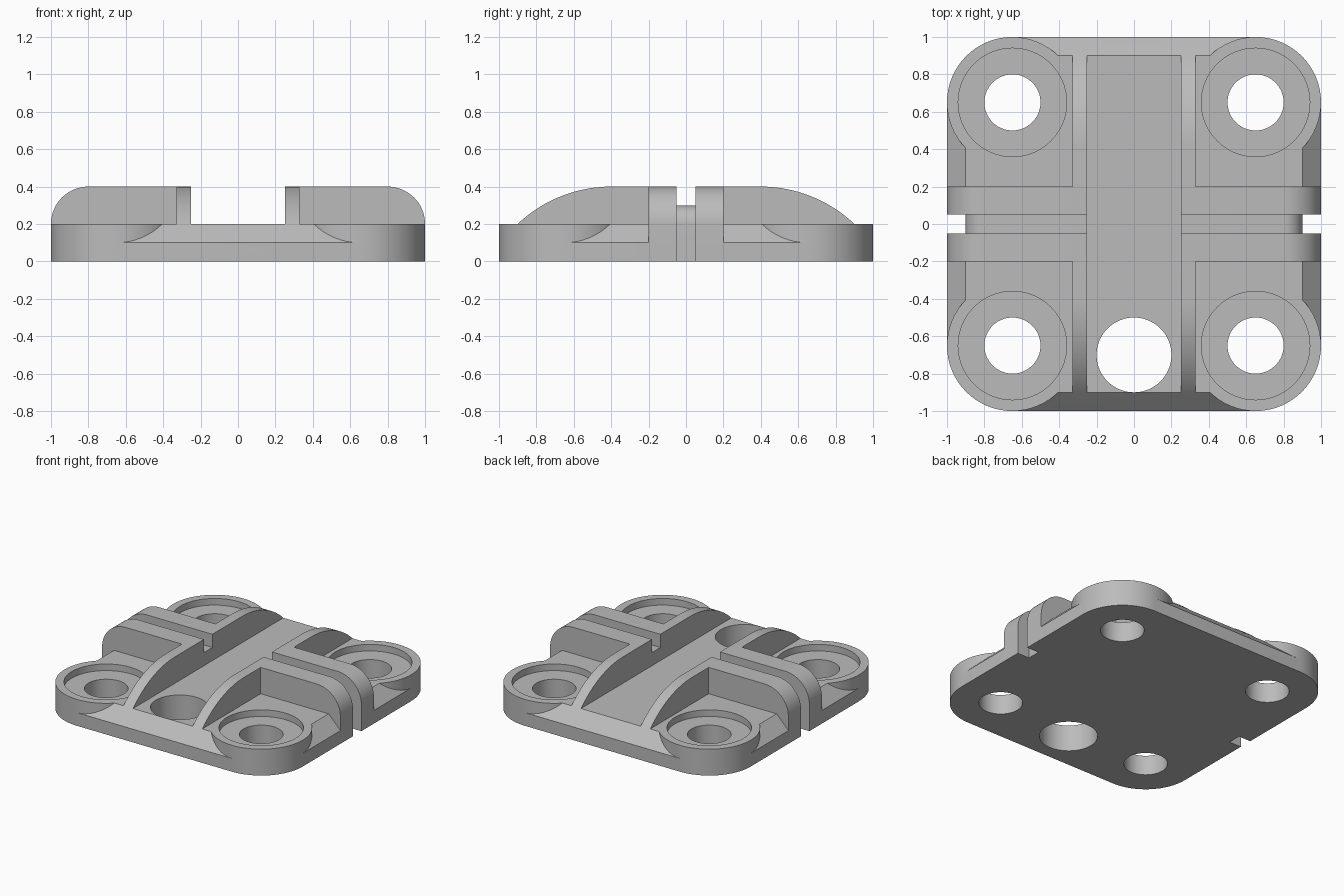
import bpy, bmesh, math
from mathutils import Vector

if "Cube" in bpy.data.objects:
    bpy.data.objects.remove(bpy.data.objects["Cube"])

grey = bpy.data.materials.new("plain grey")
grey.diffuse_color = (0.5, 0.5, 0.5, 1)
grey.use_nodes = True
grey.node_tree.nodes["Principled BSDF"].inputs["Base Color"].default_value = grey.diffuse_color


def arc(cx, cy, r, a0, a1, n):
    """Points on a circle from angle a0 to a1 in degrees."""
    return [(cx + r * math.cos(math.radians(a0 + (a1 - a0) * i / n)),
             cy + r * math.sin(math.radians(a0 + (a1 - a0) * i / n))) for i in range(n + 1)]


def loft(name, rings):
    """Closed solid through matching rings of 3D points."""
    bm = bmesh.new()
    loops = [[bm.verts.new(p) for p in ring] for ring in rings]
    n = len(loops[0])
    for a, b in zip(loops, loops[1:]):
        for i in range(n):
            j = (i + 1) % n
            bm.faces.new((a[i], a[j], b[j], b[i]))
    bm.faces.new(loops[0])
    bm.faces.new(loops[-1])
    bmesh.ops.recalc_face_normals(bm, faces=bm.faces)
    mesh = bpy.data.meshes.new(name)
    bm.to_mesh(mesh)
    bm.free()
    mesh.materials.append(grey)
    ob = bpy.data.objects.new(name, mesh)
    bpy.context.collection.objects.link(ob)
    return ob


def cylinder(name, x, y, r, z0, z1):
    ring = arc(x, y, r, 0, 360, 64)[:-1]
    return loft(name, [[(px, py, z) for px, py in ring] for z in (z0, z1)])


def prism_x(name, profile, x0, x1):
    return loft(name, [[(x, y, z) for y, z in profile] for x in (x0, x1)])


def prism_y(name, profile, y0, y1):
    return loft(name, [[(x, y, z) for x, z in profile] for y in (y0, y1)])


def rounded_square(r, z):
    pts = []
    for k, (sx, sy) in enumerate(((1, 1), (-1, 1), (-1, -1), (1, -1))):
        pts += arc(0.65 * sx, 0.65 * sy, r, 90 * k, 90 * k + 90, 16)
    return [(x, y, z) for x, y in pts]


# base plate with chamfered upper edge
plate = loft("mounting_plate", [rounded_square(0.35, 0), rounded_square(0.35, 0.1),
                                rounded_square(0.25, 0.2)])
added, cut = [], []

# corner bosses with counterbored screw holes
for sx in (-1, 1):
    for sy in (-1, 1):
        x, y = 0.65 * sx, 0.65 * sy
        added.append(cylinder("corner_boss", x, y, 0.35, 0, 0.2))
        cut.append(cylinder("counterbore", x, y, 0.29, 0.15, 0.5))
        cut.append(cylinder("screw_hole", x, y, 0.15, -0.1, 0.5))

# long ribs that curve down to the plate at both ends
R = (0.5 ** 2 + 0.2 ** 2) / 0.4
end = math.degrees(math.asin(0.5 / R))
right = arc(0.4, 0.4 - R, R, 90 - end, 90, 16)
rib = [(0.9, 0.1)] + right + [(-y, z) for y, z in reversed(right)] + [(-0.9, 0.1)]

# cross arms with rounded outer ends, and the strap slot that leaves a lower core
arm = [(0.25, 0), (1, 0)] + arc(0.8, 0.2, 0.2, 0, 90, 16) + [(0.25, 0.4)]
slot = [(0.2, 0.3)] + arc(0.8, 0.2, 0.1, 90, 0, 16) + [(0.9, -0.1), (1.1, -0.1),
                                                        (1.1, 0.5), (0.2, 0.5)]
for s in (-1, 1):
    added.append(prism_x("long_rib", rib, 0.25 * s, 0.33 * s))
    added.append(prism_y("cross_arm", [(x * s, z) for x, z in arm], -0.2, 0.2))
    cut.append(prism_y("strap_slot", [(x * s, z) for x, z in slot], -0.05, 0.05))

# large cable hole at the front of the channel
cut.append(cylinder("cable_hole", 0, -0.7, 0.2, -0.1, 0.5))

# combine everything into one solid
bpy.context.view_layer.objects.active = plate
plate.select_set(True)
for operation, parts in (("UNION", added), ("DIFFERENCE", cut)):
    for part in parts:
        mod = plate.modifiers.new(part.name, "BOOLEAN")
        mod.operation = operation
        mod.solver = "EXACT"
        mod.object = part
        bpy.ops.object.modifier_apply(modifier=mod.name)
        bpy.data.objects.remove(part)

bpy.ops.object.shade_smooth_by_angle(angle=math.radians(25))
